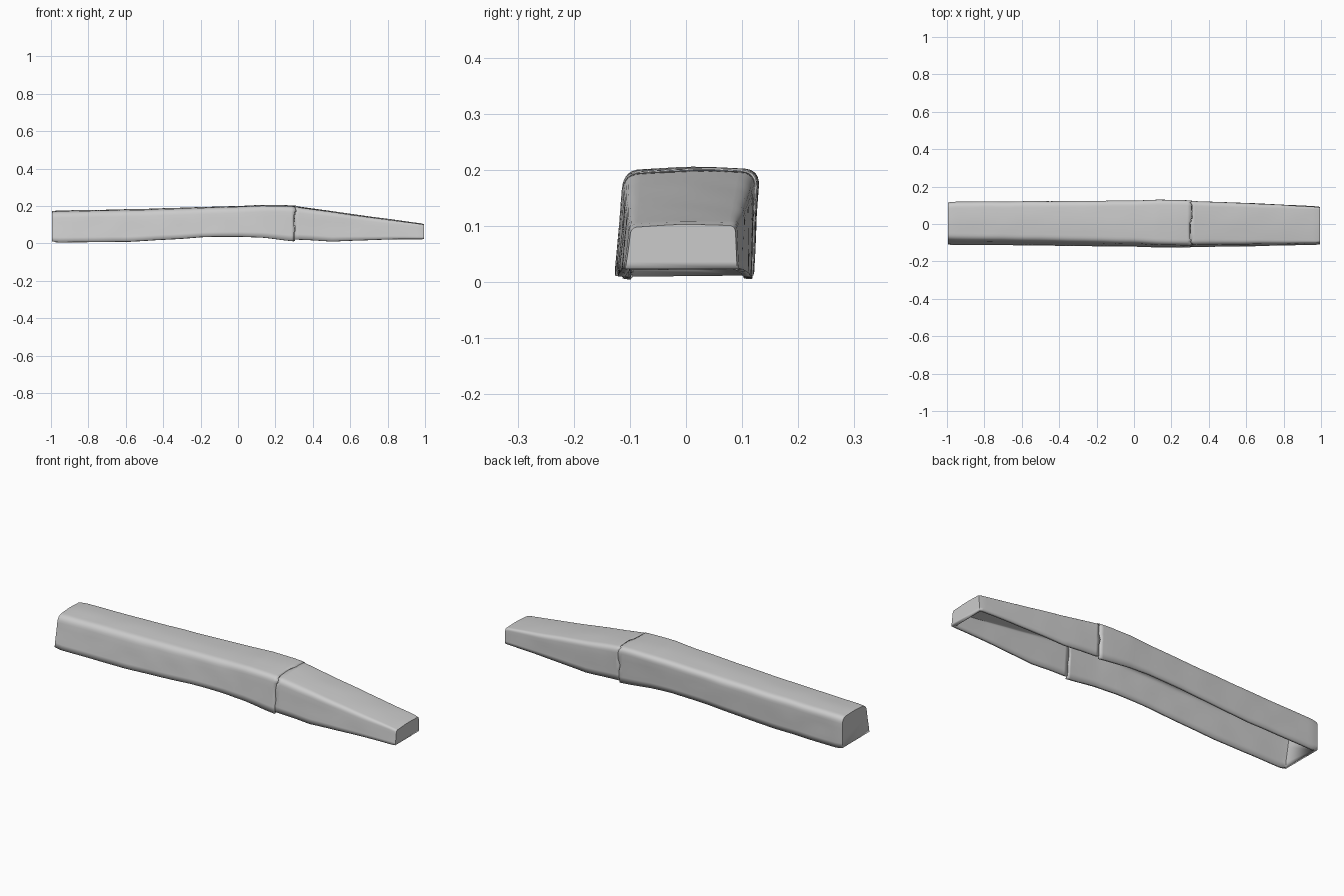
import bpy, bmesh, math, random
from mathutils import Vector, noise

if "Cube" in bpy.data.objects:
    bpy.data.objects.remove(bpy.data.objects["Cube"])

random.seed(4)

# Stations: x, bottom y (front, back), top y (front, back), rim z, top z, corner radius
MAIN = [
    (-1.00, -0.110, 0.115, -0.082, 0.115, 0.012, 0.172, 0.035),
    (-0.97, -0.112, 0.118, -0.084, 0.119, 0.006, 0.175, 0.035),
    (-0.60, -0.114, 0.118, -0.090, 0.122, 0.010, 0.181, 0.035),
    (-0.40, -0.117, 0.119, -0.094, 0.124, 0.021, 0.187, 0.035),
    (-0.20, -0.119, 0.120, -0.098, 0.125, 0.034, 0.193, 0.034),
    (0.00, -0.121, 0.120, -0.103, 0.127, 0.038, 0.199, 0.033),
    (0.12, -0.125, 0.122, -0.109, 0.131, 0.032, 0.205, 0.032),
    (0.24, -0.127, 0.122, -0.111, 0.129, 0.018, 0.203, 0.030),
    (0.30, -0.126, 0.120, -0.112, 0.127, 0.012, 0.200, 0.030),
]
TIP = [
    (0.30, -0.124, 0.119, -0.111, 0.124, 0.022, 0.198, 0.030),
    (0.40, -0.122, 0.118, -0.109, 0.119, 0.017, 0.185, 0.028),
    (0.50, -0.121, 0.116, -0.108, 0.115, 0.010, 0.171, 0.026),
    (0.62, -0.119, 0.112, -0.106, 0.110, 0.016, 0.154, 0.024),
    (0.80, -0.115, 0.103, -0.104, 0.101, 0.022, 0.130, 0.020),
    (0.97, -0.111, 0.095, -0.100, 0.091, 0.024, 0.107, 0.013),
    (0.99, -0.108, 0.092, -0.097, 0.088, 0.024, 0.102, 0.013),
]


def sample(stations, x):
    """Blend the two stations around x."""
    for a, b in zip(stations, stations[1:]):
        if x <= b[0] + 1e-6:
            t = (x - a[0]) / (b[0] - a[0])
            return [p + (q - p) * t for p, q in zip(a, b)]
    return list(stations[-1])


def arch(s):
    """Open-bottomed cross-section with two rounded shoulders."""
    x, fb, bb, ft, bt, z0, z1, r = s
    A, B = Vector((x, fb, z0)), Vector((x, ft, z1 - 0.004))
    C, D = Vector((x, bt, z1 - 0.001)), Vector((x, bb, z0))

    def shoulder(p, c, q):
        a = c + (p - c).normalized() * r
        b = c + (q - c).normalized() * r
        k = 6
        return [a * (1 - t) ** 2 + c * 2 * t * (1 - t) + b * t * t
                for t in (i / k for i in range(k + 1))]

    left, right = shoulder(A, B, C), shoulder(B, C, D)
    pts = [A.lerp(left[0], i / 5) for i in range(5)] + left
    for i in range(1, 6):
        p = left[-1].lerp(right[0], i / 6)
        p.z += 0.003 * math.sin(math.pi * i / 6)
        pts.append(p)
    return pts + right + [right[-1].lerp(D, i / 5) for i in range(1, 6)]


def shell(name, stations, steps, cap_first, seam):
    x0, x1 = stations[0][0], stations[-1][0]
    bm = bmesh.new()
    rings = []
    for i in range(steps + 1):
        x = x0 + (x1 - x0) * i / steps
        pts = arch(sample(stations, x))
        on_seam = i == (steps if cap_first else 0)
        ring = []
        for j, p in enumerate(pts):
            # gentle hand-worked unevenness, ragged break at the seam
            n = noise.noise(Vector((p.x * 7, p.y * 12, p.z * 12)))
            p.z += 0.0015 * n
            p.y += 0.0015 * noise.noise(Vector((p.x * 8 + 9, p.y * 9, p.z * 14)))
            if on_seam:
                p.x += seam[j] + (-0.001 if cap_first else 0.002)
            ring.append(bm.verts.new(p))
        rings.append(ring)
    for a, b in zip(rings, rings[1:]):
        for j in range(len(a) - 1):
            bm.faces.new((a[j], b[j], b[j + 1], a[j + 1]))
    bm.faces.new(rings[0] if cap_first else rings[-1])
    bmesh.ops.recalc_face_normals(bm, faces=bm.faces[:])
    # make sure the roof faces up
    bm.normal_update()
    if sum(f.normal.z * f.calc_area() for f in bm.faces) < 0:
        bmesh.ops.reverse_faces(bm, faces=bm.faces[:])
    me = bpy.data.meshes.new(name)
    bm.to_mesh(me)
    bm.free()
    ob = bpy.data.objects.new(name, me)
    bpy.context.collection.objects.link(ob)
    sol = ob.modifiers.new("wall", 'SOLIDIFY')
    sol.thickness = 0.014
    sol.offset = -1
    sol.use_even_offset = True
    bpy.ops.object.select_all(action='DESELECT')
    ob.select_set(True)
    bpy.context.view_layer.objects.active = ob
    bpy.ops.object.shade_smooth_by_angle(angle=math.radians(40))
    return ob


count = len(arch(MAIN[0]))
seam = [random.uniform(-0.007, 0.007) for _ in range(count)]

# Long body and tapered tip, meeting at the cracked seam
shell("long_cover", MAIN, 64, True, seam)
shell("tapered_cover", TIP, 34, False, seam)
bpy.context.view_layer.update()
for ob in bpy.data.objects:
    ob.location.x = 0.005
